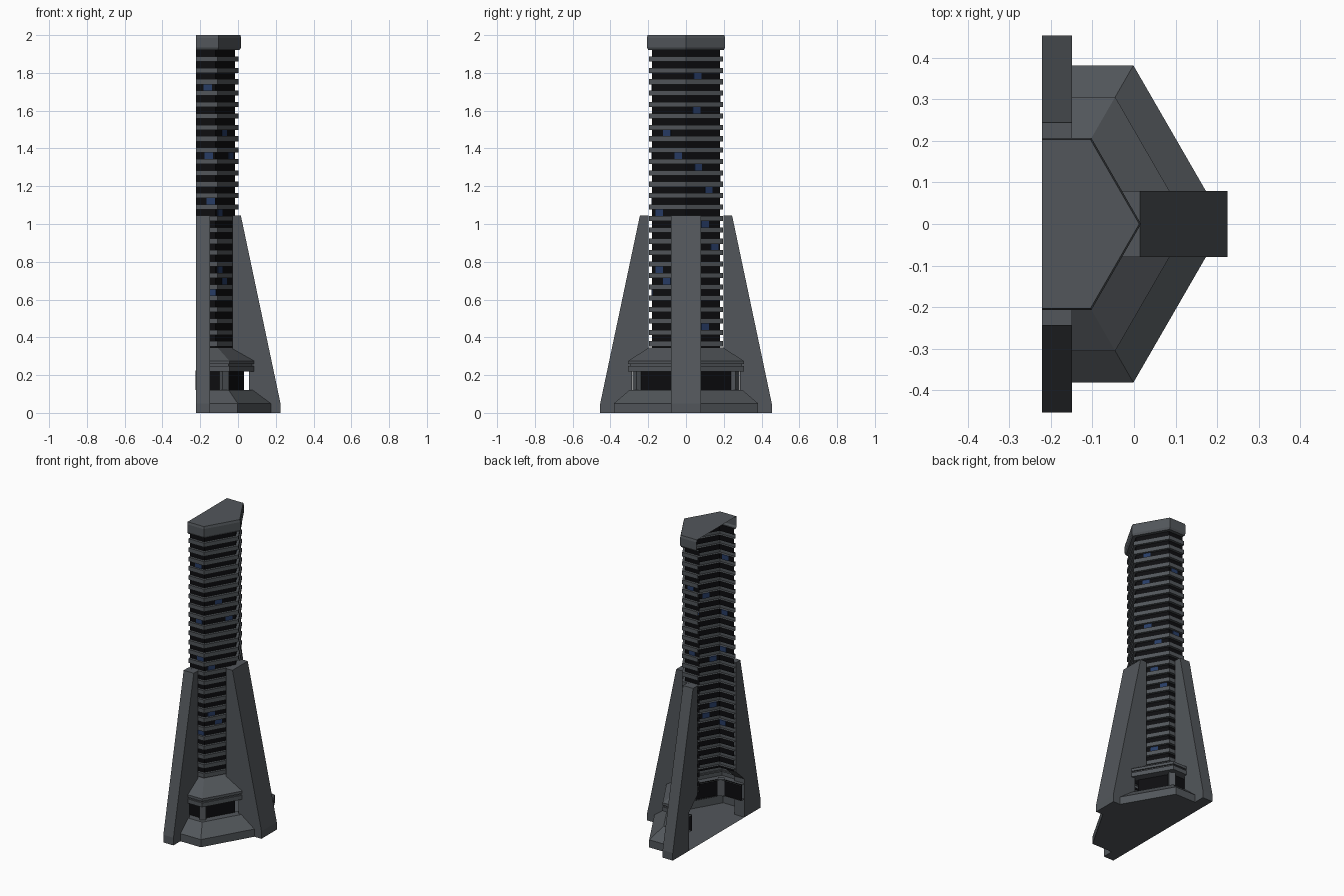
import bpy, bmesh, math
from mathutils import Matrix

cube = bpy.data.objects.get("Cube")
if cube:
    bpy.data.objects.remove(cube)

CX = -0.222            # flat cut plane, centre of the half hexagon
S3 = math.sqrt(3)
BASE_Z, PITCH, HALF, ROWS = 0.366, 0.0603, 0.0135, 26


def material(name, color):
    m = bpy.data.materials.new(name)
    m.use_nodes = True
    m.diffuse_color = (*color, 1)
    bsdf = m.node_tree.nodes["Principled BSDF"]
    bsdf.inputs["Base Color"].default_value = (*color, 1)
    bsdf.inputs["Roughness"].default_value = 0.8
    return m


GREY = material("concrete grey", (0.085, 0.094, 0.104))
BLACK = material("dark glass", (0.004, 0.004, 0.005))
BLUE = material("lit blue window", (0.02, 0.045, 0.13))


def finish(bm, name, *mats):
    me = bpy.data.meshes.new(name)
    bm.to_mesh(me)
    bm.free()
    for m in mats:
        me.materials.append(m)
    ob = bpy.data.objects.new(name, me)
    bpy.context.collection.objects.link(ob)
    return ob


def half_hex(a):
    """Open half hexagon outline with apothem a, from -y round to +y."""
    return [(CX, -a), (CX + a / S3, -a), (CX + 2 * a / S3, 0), (CX + a / S3, a), (CX, a)]


def sweep(name, profile, dark=lambda a, b: False, cap=False, floor=False):
    """Sweep an upward (apothem, z) profile along the half hexagon."""
    bm = bmesh.new()
    rings = [[bm.verts.new((x, y, z)) for x, y in half_hex(a)] for a, z in profile]
    for j in range(len(rings) - 1):
        lo, hi = rings[j], rings[j + 1]
        for i in range(4):
            f = bm.faces.new((lo[i], lo[i + 1], hi[i + 1], hi[i]))
            f.material_index = int(dark(profile[j], profile[j + 1]))
    if cap:
        bm.faces.new(rings[-1])
    if floor:
        bm.faces.new(rings[0][::-1])
    return finish(bm, name, GREY, BLACK)


def box(bm, size, matrix):
    bmesh.ops.create_cube(bm, size=1, matrix=matrix @ Matrix.Diagonal((*size, 1)))


# Tower shaft: dark walls with projecting floor slabs
WALL, SLAB = 0.179, 0.195
shaft = [(WALL, 0.34)]
for i in range(ROWS):
    z = BASE_Z + i * PITCH
    shaft += [(WALL, z - HALF), (SLAB, z - HALF), (SLAB, z + HALF), (WALL, z + HALF)]
shaft.append((WALL, 1.93))
sweep("tower_shaft", shaft, dark=lambda p, q: p[0] == q[0] == WALL)

# Roof block with small chamfers
sweep("roof", [(0.179, 1.922), (0.2, 1.922), (0.207, 1.935), (0.207, 1.985), (0.203, 2.0)], cap=True)

# Base skirt and the ledge above the lobby
sweep("base_skirt", [(0.382, 0), (0.382, 0.05), (0.3, 0.12), (0.25, 0.12)], floor=True)
sweep("lobby_ledge", [(0.25, 0.22), (0.306, 0.22), (0.306, 0.248), (0.297, 0.248),
                      (0.297, 0.258), (0.306, 0.258), (0.306, 0.275), (0.195, 0.347), (0.179, 0.347)])

# Lobby glass, left open behind the middle buttress
bm = bmesh.new()
A = 0.257
for s in (-1, 1):
    path = [(CX - 0.003, s * A), (CX + A / S3, s * A), (CX + (2 * A - 0.075) / S3, s * 0.075)]
    lo, hi = [[bm.verts.new((x, y, z)) for x, y in path] for z in (0.12, 0.225)]
    for i in range(2):
        quad = (lo[i], lo[i + 1], hi[i + 1], hi[i])
        bm.faces.new(quad if s < 0 else quad[::-1])
finish(bm, "lobby_glass", BLACK)

# Corner posts of the lobby
bm = bmesh.new()
for s in (-1, 1):
    box(bm, (0.04, 0.03, 0.11),
        Matrix.Translation((CX + 0.15, s * 0.26, 0.17)) @ Matrix.Rotation(s * math.radians(-30), 4, "Z"))
finish(bm, "lobby_posts", GREY)

# Three tapering buttresses sharing one side profile of (reach, z)
FIN = [(0.28, 0), (0.447, 0), (0.447, 0.05), (0.237, 1.045), (0.192, 1.045), (0.192, 0.33), (0.28, 0.25)]


def buttress(name, place, w0, w1):
    bm = bmesh.new()
    sides = [[bm.verts.new(place(r, w, z)) for r, z in FIN] for w in (w0, w1)]
    bm.faces.new(sides[0])
    bm.faces.new(sides[1][::-1])
    for i in range(len(FIN)):
        k = (i + 1) % len(FIN)
        bm.faces.new((sides[0][k], sides[0][i], sides[1][i], sides[1][k]))
    bmesh.ops.recalc_face_normals(bm, faces=bm.faces)
    return finish(bm, name, GREY)


buttress("middle_buttress", lambda r, w, z: (CX + r, w, z), -0.079, 0.079)
for s, label in ((-1, "front"), (1, "back")):
    buttress(label + "_buttress", lambda r, w, z: (CX + w, s * (r + 0.007), z), 0, 0.073)

# Lit windows: (row, y) on the angled walls, (row, x, side) on the end walls
ANGLED = [(23, 0.06), (20, 0.055), (15, 0.065), (11, -0.14), (6, -0.14), (5, -0.1),
          (10, 0.1), (8, 0.15), (1, 0.1), (16, -0.04), (18, -0.1), (13, 0.12)]
ENDS = [(22, -0.16, -1), (16, -0.155, -1), (12, -0.145, -1), (4, -0.14, -1), (21, -0.16, 1), (14, -0.17, 1)]
bm = bmesh.new()
size = (0.006, 0.045, PITCH - 2 * HALF)
for row, y in ANGLED:
    spot = (CX + (2 * WALL - abs(y)) / S3, y, BASE_Z + (row + 0.5) * PITCH)
    turn = math.radians(30 if y > 0 else -30)
    box(bm, size, Matrix.Translation(spot) @ Matrix.Rotation(turn, 4, "Z"))
for row, x, s in ENDS:
    spot = (x, s * WALL, BASE_Z + (row + 0.5) * PITCH)
    box(bm, size, Matrix.Translation(spot) @ Matrix.Rotation(math.pi / 2, 4, "Z"))
finish(bm, "lit_windows", BLUE)
